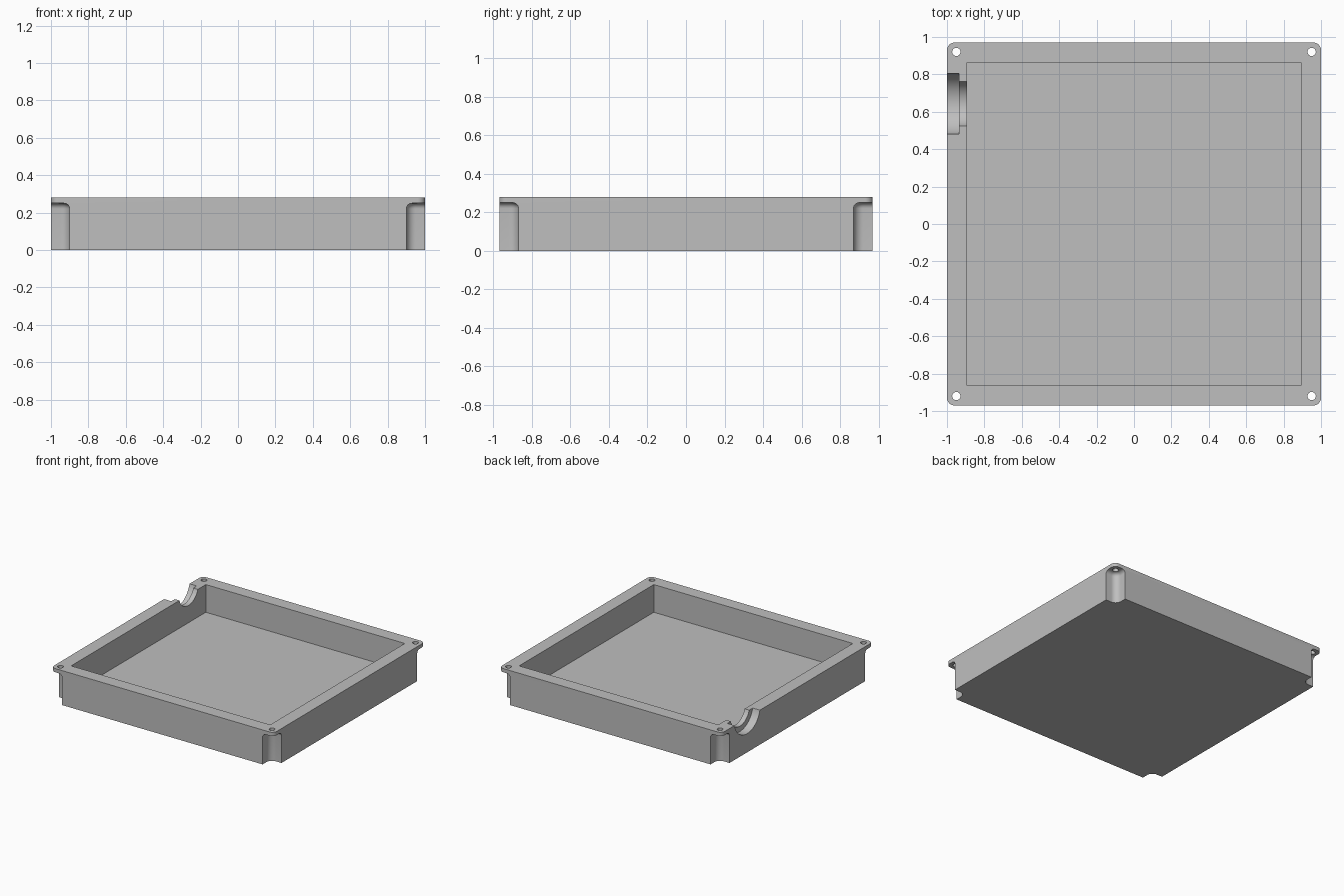
import bpy
import bmesh
from math import radians
from mathutils import Matrix, Vector

if "Cube" in bpy.data.objects:
    bpy.data.objects.remove(bpy.data.objects["Cube"], do_unlink=True)

HALF_X, HALF_Y, HEIGHT = 1.0, 0.97, 0.28
WALL, FLOOR = 0.106, 0.055
HOLE_INSET, HOLE_RADIUS = 0.05, 0.022
NOTCH, NOTCH_TOP = 0.1, 0.25

grey = bpy.data.materials.new("plain_grey")
grey.use_nodes = True
grey.diffuse_color = (0.52, 0.52, 0.52, 1)
grey.node_tree.nodes["Principled BSDF"].inputs["Base Color"].default_value = grey.diffuse_color


def make_object(name, bm):
    bmesh.ops.recalc_face_normals(bm, faces=bm.faces)
    mesh = bpy.data.meshes.new(name)
    bm.to_mesh(mesh)
    bm.free()
    obj = bpy.data.objects.new(name, mesh)
    mesh.materials.append(grey)
    bpy.context.collection.objects.link(obj)
    return obj


def box(low, high):
    low, high = Vector(low), Vector(high)
    bm = bmesh.new()
    placing = Matrix.Translation((low + high) / 2) @ Matrix.Diagonal((*(high - low), 1))
    bmesh.ops.create_cube(bm, size=1, matrix=placing)
    return bm


def round_edges(bm, test, radius, segments):
    edges = [e for e in bm.edges if test(*(v.co for v in e.verts))]
    bmesh.ops.bevel(bm, geom=edges, offset=radius, segments=segments,
                    profile=0.5, affect='EDGES')


def cylinder(center, radius, depth, along_x=False):
    bm = bmesh.new()
    turn = Matrix.Rotation(radians(90 if along_x else 0), 4, 'Y')
    bmesh.ops.create_cone(bm, cap_ends=True, segments=64, radius1=radius, radius2=radius,
                          depth=depth, matrix=Matrix.Translation(center) @ turn)
    return bm


def corner_notch(sx, sy):
    # Open corner pocket with a rounded inner edge and a filleted ceiling
    inner_x, inner_y = HALF_X - NOTCH, HALF_Y - NOTCH
    bm = box((inner_x, inner_y, -0.1), (1.2, 1.2, NOTCH_TOP))
    round_edges(bm, lambda a, b: all(abs(p.x - inner_x) + abs(p.y - inner_y) < 1e-4
                                     for p in (a, b)), 0.05, 10)
    round_edges(bm, lambda a, b: all(p.z > NOTCH_TOP - 1e-4 for p in (a, b))
                and (a + b).x < 2.39 and (a + b).y < 2.39, 0.03, 6)
    bmesh.ops.scale(bm, vec=(sx, sy, 1), verts=bm.verts)
    return bm


# Solid block with rounded corners
block = box((-HALF_X, -HALF_Y, 0), (HALF_X, HALF_Y, HEIGHT))
round_edges(block, lambda a, b: abs(a.z - b.z) > 0.1, 0.04, 8)
tray = make_object("tray", block)

# Cavity
cutters = [make_object("cavity_cutter", box((WALL - HALF_X, WALL - HALF_Y, FLOOR),
                                            (HALF_X - WALL, HALF_Y - WALL, 1)))]

# Corner pockets and screw holes
for sx in (-1, 1):
    for sy in (-1, 1):
        cutters.append(make_object("notch_cutter", corner_notch(sx, sy)))
        spot = (sx * (HALF_X - HOLE_INSET), sy * (HALF_Y - HOLE_INSET), HEIGHT)
        cutters.append(make_object("hole_cutter", cylinder(spot, HOLE_RADIUS, 0.2)))

# Stepped round cable opening in the right wall
for name, x, radius, depth in (("outer_opening_cutter", -1.035, 0.168, 0.2),
                               ("inner_opening_cutter", -0.95, 0.125, 0.3)):
    cutters.append(make_object(name, cylinder((x, 0.643, HEIGHT + 0.04), radius, depth, True)))

bpy.ops.object.select_all(action='DESELECT')
tray.select_set(True)
bpy.context.view_layer.objects.active = tray
for cutter in cutters:
    cutter.hide_render = True
    mod = tray.modifiers.new(cutter.name, 'BOOLEAN')
    mod.operation, mod.solver, mod.object = 'DIFFERENCE', 'EXACT', cutter
    bpy.ops.object.modifier_apply(modifier=mod.name)
    bpy.data.objects.remove(cutter, do_unlink=True)

bpy.ops.object.shade_smooth_by_angle(angle=radians(30))
